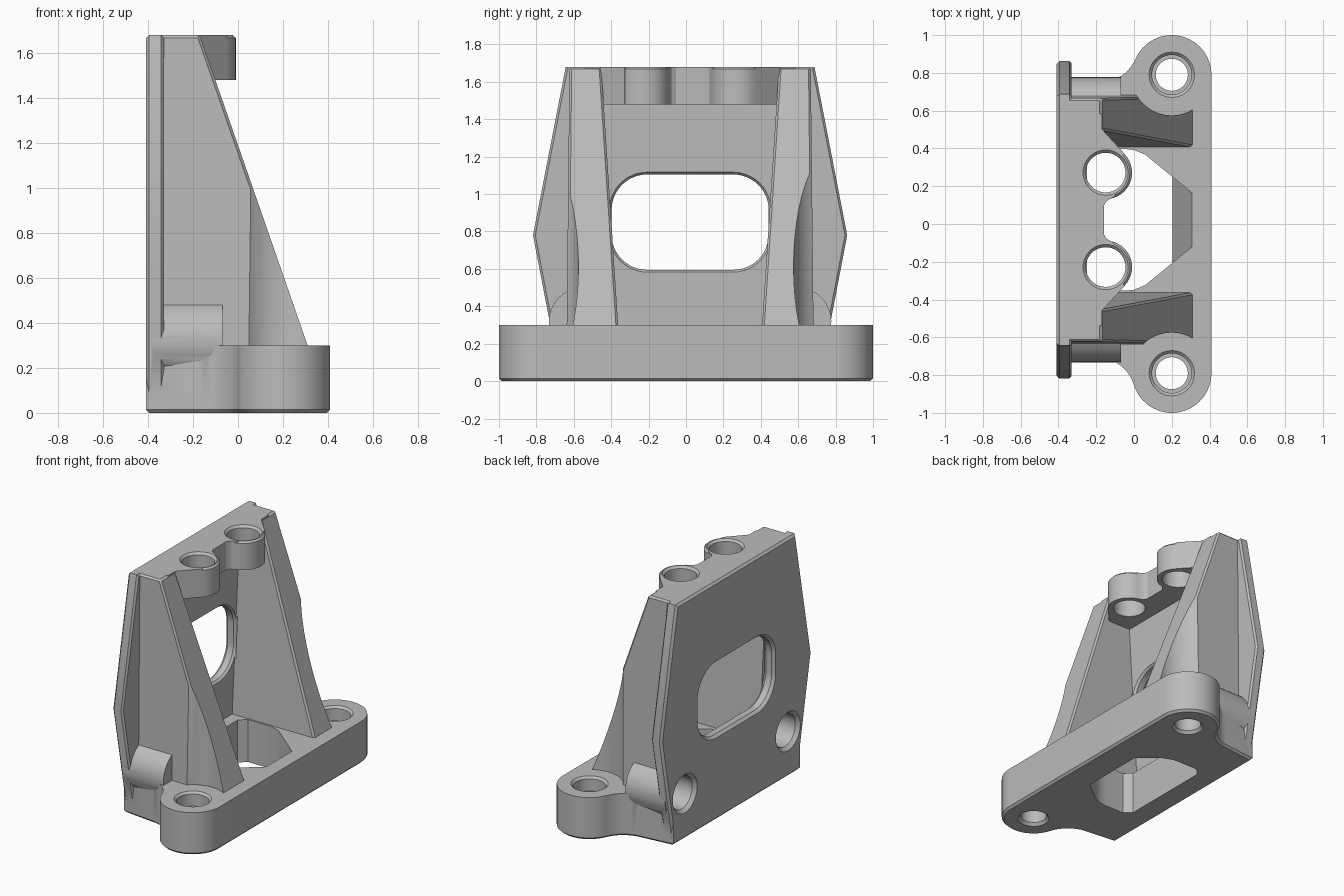
import bpy, bmesh
from math import sin, cos, pi, radians
from mathutils import Vector

if "Cube" in bpy.data.objects:
    bpy.data.objects.remove(bpy.data.objects["Cube"])

MID = 0.022          # centre line of wall and ribs
BACK, FACE = -0.41, -0.33
TOP = 1.68
SIDES = (-1, 1)

grey = bpy.data.materials.new("plain_grey")
grey.use_nodes = True
grey.diffuse_color = (0.5, 0.5, 0.5, 1)
grey.node_tree.nodes["Principled BSDF"].inputs["Base Color"].default_value = grey.diffuse_color


def loft(name, ring_a, ring_b, chamfer_a=0, chamfer_b=0, chamfer_all=0):
    """Solid between two matching rings, with optional chamfered ends."""
    bm = bmesh.new()
    a = [bm.verts.new(p) for p in ring_a]
    b = [bm.verts.new(p) for p in ring_b]
    caps = [bm.faces.new(a), bm.faces.new(b[::-1])]
    for i in range(len(a)):
        j = (i + 1) % len(a)
        bm.faces.new((a[j], a[i], b[i], b[j]))
    bmesh.ops.recalc_face_normals(bm, faces=bm.faces[:])
    jobs = [(list(c.edges), w) for c, w in zip(caps, (chamfer_a, chamfer_b))]
    if chamfer_all:
        jobs = [(bm.edges[:], chamfer_all)]
    for edges, width in jobs:
        if width:
            bmesh.ops.bevel(bm, geom=edges, offset=width, segments=1,
                            affect='EDGES', clamp_overlap=True)
    bmesh.ops.recalc_face_normals(bm, faces=bm.faces[:])
    mesh = bpy.data.meshes.new(name)
    bm.to_mesh(mesh)
    bm.free()
    mesh.materials.append(grey)
    ob = bpy.data.objects.new(name, mesh)
    bpy.context.collection.objects.link(ob)
    return ob


def on_x(pts, x):
    return [(x, y, z) for y, z in pts]


def on_z(pts, z):
    return [(x, y, z) for x, y in pts]


def arc(cx, cy, r, start, end, n=12):
    return [(cx + r * cos(radians(start + (end - start) * i / n)),
             cy + r * sin(radians(start + (end - start) * i / n))) for i in range(n + 1)]


def disc(cx, cy, r, n=40):
    return arc(cx, cy, r, 0, 360, n)[:-1]


def round_rect(cx, cy, w, h, r):
    pts = []
    for sx, sy, a in ((1, 1, 0), (-1, 1, 90), (-1, -1, 180), (1, -1, 270)):
        pts += arc(cx + sx * (w - r), cy + sy * (h - r), r, a, a + 90)
    return pts


def combine(body, other, operation):
    mod = body.modifiers.new(operation.lower(), 'BOOLEAN')
    mod.operation, mod.solver, mod.object = operation, 'EXACT', other
    bpy.context.view_layer.objects.active = body
    bpy.ops.object.modifier_apply(modifier=mod.name)
    bpy.data.objects.remove(other)


# Base foot: two round bolt lobes blended into the narrower back
half = {}
for s in SIDES:
    side = 0.73 + s * MID
    cx, cy, r, f = 0.2, 0.79, 0.21, 0.2
    fy = side + f
    fx = cx - ((r + f) ** 2 - (fy - cy) ** 2) ** 0.5
    turn = Vector((cx - fx, cy - fy)).angle_signed(Vector((1, 0)))
    deg = turn * 180 / pi
    pts = arc(cx, cy, r, 0, 180 + deg, 24)
    pts += arc(fx, fy, f, deg, -90, 10)[1:] + [(BACK, side - 0.025)]
    half[s] = [(x, s * y) for x, y in pts]
outline = half[1] + half[-1][::-1]
bracket = loft("bracket", on_z(outline, 0), on_z(outline, 0.3), chamfer_a=0.015)

# Back wall with six-sided outline
wall = [(0.69, 0), (0.84, 0.78), (0.665, TOP)]
wall = [(MID + y, z) for y, z in wall] + [(MID - y, z) for y, z in wall[::-1]]
combine(bracket, loft("back_wall", on_x(wall, BACK), on_x(wall, FACE), 0.015, 0.012), 'UNION')

# Sloping side ribs, scooped for access to the foot bolts
for s in SIDES:
    def level(z, inner, outer, front):
        return [(-0.37, MID + s * inner, z), (front, MID + s * inner, z),
                (front, MID + s * outer, z), (-0.37, MID + s * outer, z)]
    rib = loft("side_rib", level(0.27, 0.383, 0.66, 0.32),
               level(TOP, 0.475, 0.645, -0.17), chamfer_all=0.012)
    ring = disc(0.2, s * 0.79, 0.215, 48)
    combine(rib, loft("scoop", on_z(ring, 0.2), on_z(ring, 1.8)), 'DIFFERENCE')
    combine(bracket, rib, 'UNION')
    # Boss behind each wall hole
    ring = disc(MID + s * 0.575, 0.32, 0.18)
    combine(bracket, loft("wall_boss", on_x(ring, -0.38), on_x(ring, -0.07)), 'UNION')

# Top shelf with two lugs
edge = [(-0.16, 0.075), (-0.145, 0.1), (-0.1, 0.125), (-0.1, 0.25),
        (-0.05, 0.35), (-0.17, 0.48), (-0.17, 0.56), (-0.39, 0.56)]
shelf = [(x, MID + y) for x, y in edge] + [(x, MID - y) for x, y in edge[::-1]]
combine(bracket, loft("top_shelf", on_z(shelf, 1.48), on_z(shelf, TOP)), 'UNION')
for s in SIDES:
    ring = disc(-0.15, MID + s * 0.25, 0.14)
    combine(bracket, loft("lug", on_z(ring, 1.48), on_z(ring, TOP), 0, 0.012), 'UNION')


def drill(place, cx, cy, steps):
    """Cut a stepped or flared round hole; steps are (position, radius)."""
    for (p, r), (q, t) in zip(steps, steps[1:]):
        if p != q:
            combine(bracket, loft("drill", place(disc(cx, cy, r), p),
                                  place(disc(cx, cy, t), q)), 'DIFFERENCE')


for s in SIDES:
    drill(on_z, -0.15, MID + s * 0.25, [(1.4, 0.105), (1.665, 0.105), (1.69, 0.13)])
    drill(on_z, 0.2, s * 0.79, [(-0.01, 0.11), (0.02, 0.085), (0.2, 0.085),
                                (0.2, 0.105), (0.285, 0.105), (0.31, 0.13)])
    drill(on_x, MID + s * 0.575, 0.32, [(-0.42, 0.145), (-0.385, 0.115), (-0.13, 0.115)])

# Rounded window in the wall, flared at both faces
for x, w, x2, w2 in ((-0.42, 0.025, -0.39, 0), (-0.39, 0, -0.345, 0), (-0.345, 0, -0.32, 0.02)):
    rings = [on_x(round_rect(MID, 0.85, 0.42 + k, 0.255 + k, 0.19 + k), p)
             for p, k in ((x, w), (x2, w2))]
    combine(bracket, loft("window", *rings), 'DIFFERENCE')


# Opening through the foot, its front side leaning inward towards the floor
def opening(front, width):
    side = [(front, width), (0.06, 0.345), (0.0, 0.37), (-0.05, 0.375),
            (-0.2, 0.375), (-0.25, 0.33)]
    return [(x, MID + y) for x, y in side] + [(x, MID - y) for x, y in side[::-1]]


combine(bracket, loft("foot_opening", on_z(opening(0.2, 0.235), -0.01),
                      on_z(opening(0.31, 0.14), 0.31)), 'DIFFERENCE')

# Smooth the round surfaces and keep edges crisp
bpy.ops.object.select_all(action='DESELECT')
bracket.select_set(True)
bpy.context.view_layer.objects.active = bracket
bpy.ops.object.shade_smooth_by_angle(angle=radians(25))
